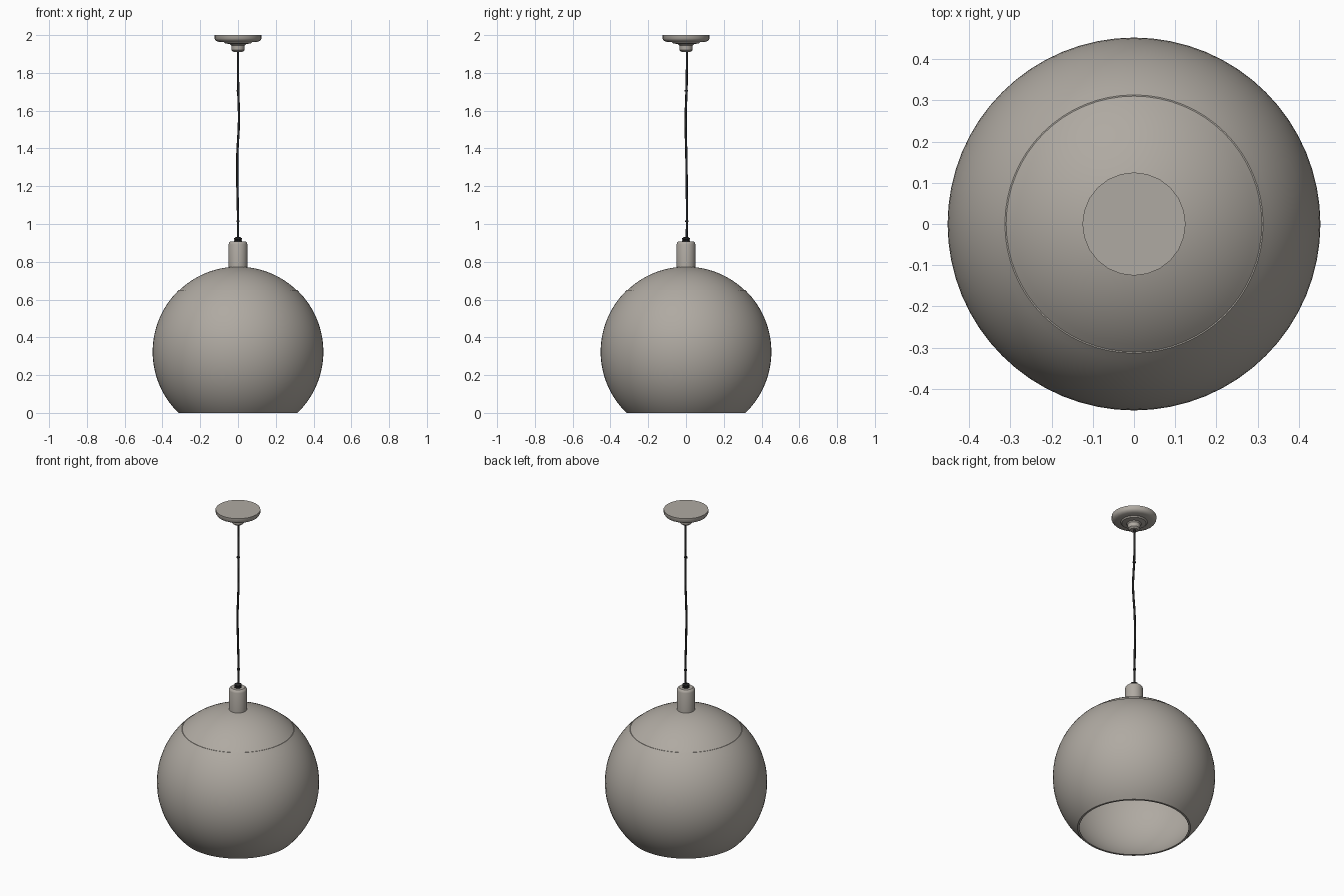
import bpy
import math
from mathutils import Vector

cube = bpy.data.objects.get("Cube")
if cube:
    bpy.data.objects.remove(cube, do_unlink=True)


def material(name, rgb):
    mat = bpy.data.materials.new(name)
    mat.use_nodes = True
    mat.diffuse_color = (*rgb, 1)
    mat.node_tree.nodes["Principled BSDF"].inputs["Base Color"].default_value = (*rgb, 1)
    return mat


warm_grey = material("warm grey metal", (0.43, 0.40, 0.36))
black = material("black cable", (0.02, 0.02, 0.02))


def smooth(obj, angle=35):
    bpy.ops.object.select_all(action="DESELECT")
    obj.select_set(True)
    bpy.context.view_layer.objects.active = obj
    bpy.ops.object.shade_smooth_by_angle(angle=math.radians(angle))


def lathe(name, profile, mat, sides=48, closed=False):
    """Spin a (radius, height) profile about z; closed profiles make hollow shells."""
    verts, faces, rings = [], [], []
    for r, z in profile:
        if r < 1e-5:
            rings.append([len(verts)] * sides)
            verts.append((0, 0, z))
        else:
            rings.append(list(range(len(verts), len(verts) + sides)))
            for i in range(sides):
                a = math.tau * i / sides
                verts.append((r * math.cos(a), r * math.sin(a), z))
    pairs = list(zip(rings, rings[1:]))
    if closed:
        pairs.append((rings[-1], rings[0]))
    for low, high in pairs:
        for i in range(sides):
            j = (i + 1) % sides
            face = list(dict.fromkeys((low[i], low[j], high[j], high[i])))
            if len(face) > 2:
                faces.append(face)
    mesh = bpy.data.meshes.new(name)
    mesh.from_pydata(verts, [], faces)
    mesh.materials.append(mat)
    obj = bpy.data.objects.new(name, mesh)
    bpy.context.collection.objects.link(obj)
    smooth(obj)
    return obj


# Globe shade: lower body and upper cap are hollow shells parted by a fine seam
RADIUS, CENTRE, WALL = 0.452, 0.324, 0.008


def arc(radius, z_low, z_high, steps):
    a = math.asin(max(-1, (z_low - CENTRE) / radius))
    b = math.asin(min(1, (z_high - CENTRE) / radius))
    angles = [a + (b - a) * i / steps for i in range(steps + 1)]
    return [(radius * math.cos(t), CENTRE + radius * math.sin(t)) for t in angles]


def shell(name, radius, z_low, z_high, steps):
    outer = arc(radius, z_low, z_high, steps)
    inner = arc(radius - WALL, z_low, min(z_high, CENTRE + radius - WALL), steps)
    lathe(name, outer + inner[::-1], warm_grey, sides=64, closed=True)


SEAM = 0.65
shell("shade_body", RADIUS, 0, SEAM, 28)
shell("shade_cap", RADIUS - 0.002, SEAM - 0.004, CENTRE + RADIUS - 0.002, 12)

# Lamp holder on top of the shade
lathe("lamp_holder", [(0, 0.765), (0.05, 0.765), (0.05, 0.892), (0.047, 0.901),
                      (0.039, 0.908), (0, 0.908)], warm_grey, sides=32)

# Ribbed cable grip
lathe("cable_grip", [(0, 0.906), (0.021, 0.906), (0.021, 0.913), (0.016, 0.915),
                     (0.021, 0.918), (0.021, 0.925), (0.012, 0.93), (0, 0.93)],
      black, sides=16)

# Ceiling canopy with stepped underside and cable outlet
lathe("ceiling_canopy", [(0, 1.945), (0.035, 1.945), (0.042, 1.952), (0.068, 1.956),
                         (0.075, 1.963), (0.105, 1.965), (0.118, 1.971),
                         (0.125, 1.982), (0.125, 2.0), (0, 2.0)], warm_grey, sides=24)
lathe("canopy_outlet", [(0, 1.911), (0.024, 1.911), (0.034, 1.92), (0.036, 1.95),
                        (0, 1.95)], warm_grey, sides=24)

# Slightly wavy hanging cable
curve = bpy.data.curves.new("hanging_cable", "CURVE")
curve.dimensions = "3D"
curve.bevel_depth = 0.006
curve.bevel_resolution = 2
curve.resolution_u = 6
path = [(0, 0.004, 0.92), (0, 0.005, 1.02), (-0.004, 0.002, 1.35),
        (0.005, -0.002, 1.55), (0.001, 0.003, 1.72), (0, 0.006, 1.92)]
spline = curve.splines.new("BEZIER")
spline.bezier_points.add(len(path) - 1)
for point, co in zip(spline.bezier_points, path):
    point.co = Vector(co)
    point.handle_left_type = point.handle_right_type = "AUTO"
curve.materials.append(black)
cable = bpy.data.objects.new("hanging_cable", curve)
bpy.context.collection.objects.link(cable)

# Small collars along the cable
for name, z, y in (("lower_collar", 1.015, 0.005), ("upper_collar", 1.705, 0.002)):
    collar = lathe(name, [(0, z - 0.004), (0.009, z - 0.004), (0.009, z + 0.004),
                          (0, z + 0.004)], black, sides=12)
    collar.location.y = y
